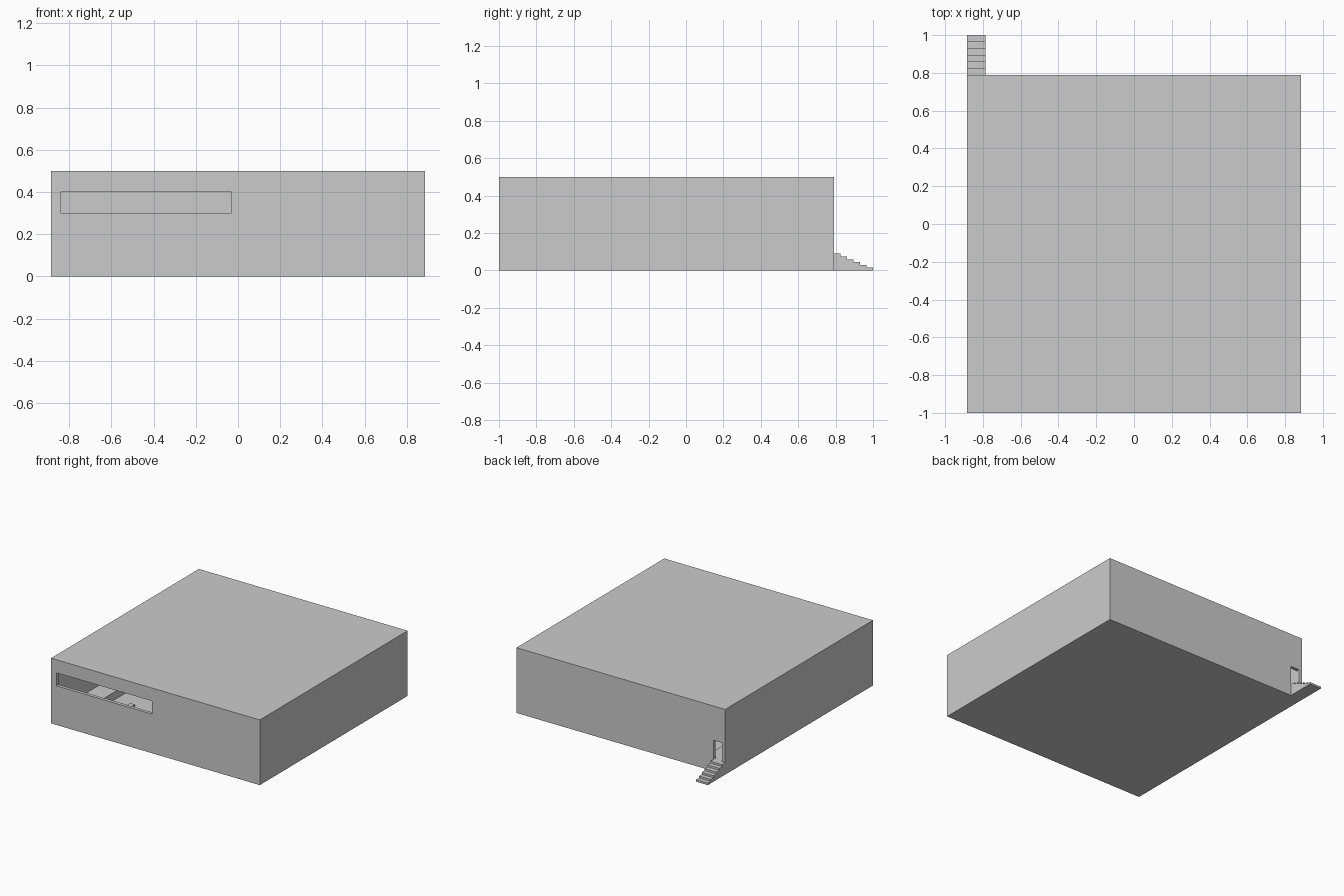
import bpy, bmesh

if "Cube" in bpy.data.objects:
    bpy.data.objects.remove(bpy.data.objects["Cube"])

W, Y0, Y1, H = 0.885, -1.0, 0.79, 0.5      # outer shell
T = 0.025                                   # wall thickness
FLOOR, CEIL = 0.03, 0.465


def box(name, x0, x1, y0, y1, z0, z1):
    bm = bmesh.new()
    bmesh.ops.create_cube(bm, size=1)
    for v in bm.verts:
        v.co = (x1 if v.co.x > 0 else x0,
                y1 if v.co.y > 0 else y0,
                z1 if v.co.z > 0 else z0)
    me = bpy.data.meshes.new(name)
    bm.to_mesh(me)
    bm.free()
    ob = bpy.data.objects.new(name, me)
    bpy.context.collection.objects.link(ob)
    return ob


def cut(target, *dims):
    c = box("opening_cutter", *dims)
    c.hide_render = True
    m = target.modifiers.new("cut", 'BOOLEAN')
    m.operation, m.solver, m.object = 'DIFFERENCE', 'EXACT', c
    bpy.context.view_layer.objects.active = target
    bpy.ops.object.modifier_apply(modifier=m.name)
    bpy.data.objects.remove(c, do_unlink=True)


# Building shell with tall hall on the left
shell = box("building_shell", -W, W, Y0, Y1, 0, H)
cut(shell, -W + T, -0.03, Y0 + T, Y1 - T, FLOOR, CEIL)

# Two storeys of three rooms on the right
for z0, z1 in ((FLOOR, 0.245), (0.275, CEIL)):
    for y0, y1 in ((Y0 + T, -0.245), (-0.215, 0.115), (0.145, Y1 - T)):
        cut(shell, 0.0, W - T, y0, y1, z0, z1)

# Front window slot and back door
cut(shell, -0.84, -0.03, Y0 - 0.05, Y0 + 0.05, 0.30, 0.40)
cut(shell, -W + T, -0.785, Y1 - 0.05, Y1 + 0.05, 0.09, 0.237)

# Raised walkway inside, and a small block on the hall floor
box("walkway", -W + T, -0.71, Y0 + T, Y1 - T, FLOOR, 0.09)
box("floor_block", -0.57, -0.53, -0.53, -0.49, FLOOR, 0.045)

# Back stairs: stepped profile extruded across the width
N, DEPTH, RISE = 6, 0.21, 0.09
pts = [(Y1, 0.0)]
for i in range(N):
    z = RISE * (N - i) / N
    pts += [(Y1 + DEPTH * i / N, z), (Y1 + DEPTH * (i + 1) / N, z)]
pts.append((Y1 + DEPTH, 0.0))
bm = bmesh.new()
face = bm.faces.new([bm.verts.new((-W, y, z)) for y, z in pts])
ext = bmesh.ops.extrude_face_region(bm, geom=[face], use_keep_orig=True)
for v in ext["geom"]:
    if isinstance(v, bmesh.types.BMVert):
        v.co.x += 0.10
bmesh.ops.recalc_face_normals(bm, faces=bm.faces)
me = bpy.data.meshes.new("back_stairs")
bm.to_mesh(me)
bm.free()
bpy.context.collection.objects.link(bpy.data.objects.new("back_stairs", me))
